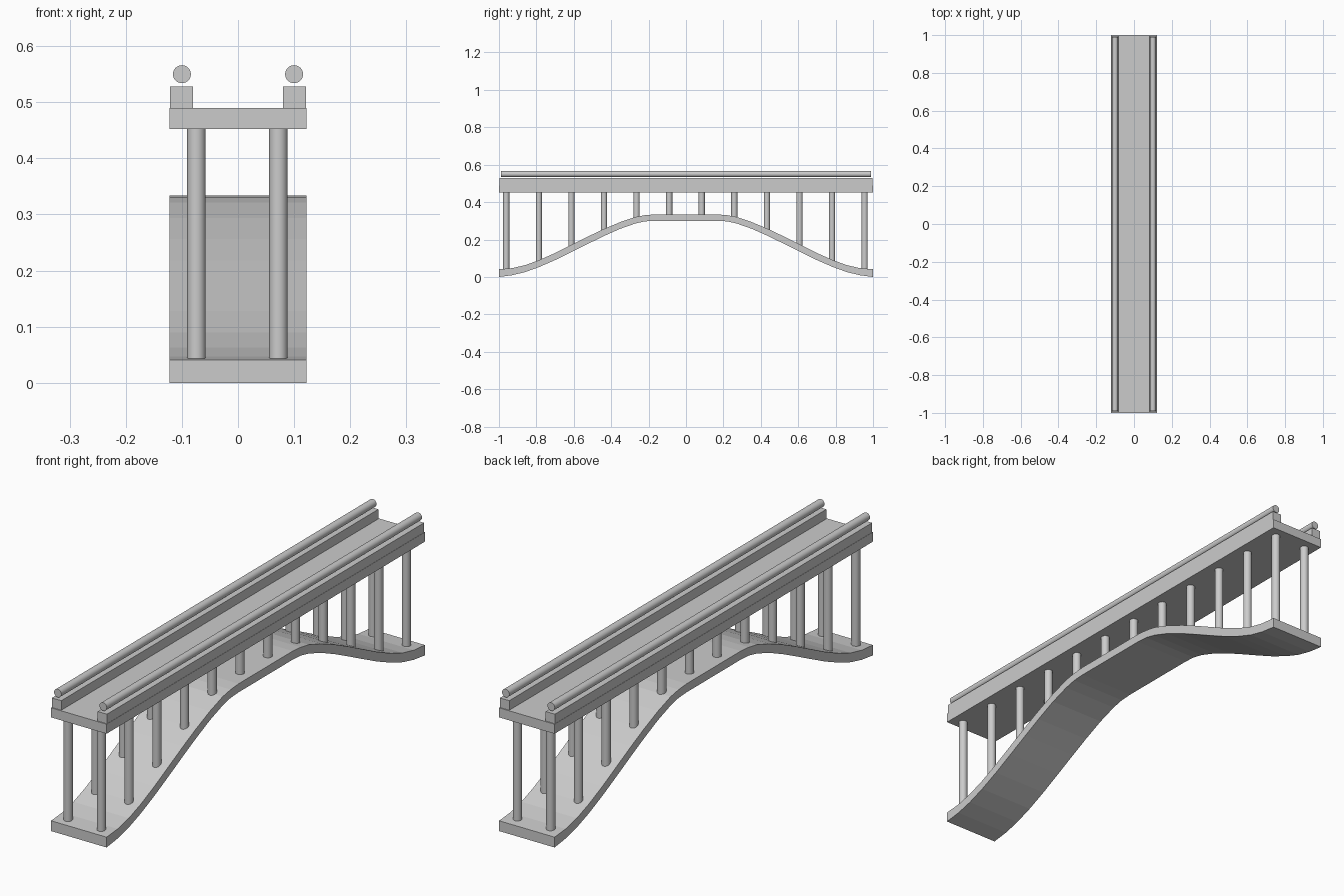
import bpy, bmesh

if "Cube" in bpy.data.objects:
    bpy.data.objects.remove(bpy.data.objects["Cube"])

HALF_W = 0.122


def box(name, x0, x1, y0, y1, z0, z1):
    bpy.ops.mesh.primitive_cube_add(size=1, location=((x0 + x1) / 2, (y0 + y1) / 2, (z0 + z1) / 2))
    ob = bpy.context.object
    ob.name = name
    ob.scale = (x1 - x0, y1 - y0, z1 - z0)
    bpy.ops.object.transform_apply(location=False, rotation=False)
    return ob


def rod(name, radius, length, loc, rot=(0, 0, 0)):
    bpy.ops.mesh.primitive_cylinder_add(vertices=32, radius=radius, depth=length, location=loc, rotation=rot)
    ob = bpy.context.object
    ob.name = name
    bpy.ops.object.shade_smooth_by_angle()
    return ob


# Arch: half profile of (distance from middle, top height, bottom height)
half = [(1.0, .041, .002), (.93, .047, .009), (.86, .063, .026), (.785, .090, .053),
        (.70, .128, .090), (.61, .173, .134), (.52, .218, .179), (.44, .256, .218),
        (.35, .294, .258), (.27, .321, .286), (.22, .330, .297), (.17, .334, .300)]
profile = [(-y, t, b) for y, t, b in half] + half[::-1]


def arch_top(y):
    for (y0, t0, _), (y1, t1, _) in zip(profile, profile[1:]):
        if y0 <= y <= y1:
            return t0 + (t1 - t0) * (y - y0) / (y1 - y0)


bm = bmesh.new()
outline = [(y, t) for y, t, b in profile] + [(y, b) for y, t, b in reversed(profile)]
outline[-1], outline[len(profile)] = (-1.0, 0.0), (1.0, 0.0)
face = bm.faces.new([bm.verts.new((-HALF_W, y, z)) for y, z in outline])
ext = bmesh.ops.extrude_face_region(bm, geom=[face])
bmesh.ops.translate(bm, vec=(2 * HALF_W, 0, 0),
                    verts=[v for v in ext["geom"] if isinstance(v, bmesh.types.BMVert)])
bmesh.ops.recalc_face_normals(bm, faces=bm.faces)
mesh = bpy.data.meshes.new("arch")
bm.to_mesh(mesh)
bm.free()
bpy.context.collection.objects.link(bpy.data.objects.new("arch", mesh))

# Deck
box("deck", -HALF_W, HALF_W, -1, 1, 0.452, 0.490)

# Curbs and round handrails
for side, s in (("left", -1), ("right", 1)):
    xs = sorted((s * 0.08, s * 0.121))
    box("curb_" + side, xs[0], xs[1], -0.996, 0.996, 0.490, 0.528)
    rod("handrail_" + side, 0.016, 1.98, (s * 0.1, 0, 0.550), (1.570796, 0, 0))

# Columns between arch and deck
for x, side in ((-0.074, "left"), (0.072, "right")):
    for i in range(12):
        y = -0.961 + i * 0.1742
        z0 = arch_top(y) - (0.003 if i in (0, 11) else 0.012)
        rod(f"column_{side}_{i + 1}", 0.0165, 0.453 - z0, (x, y, (0.453 + z0) / 2))
